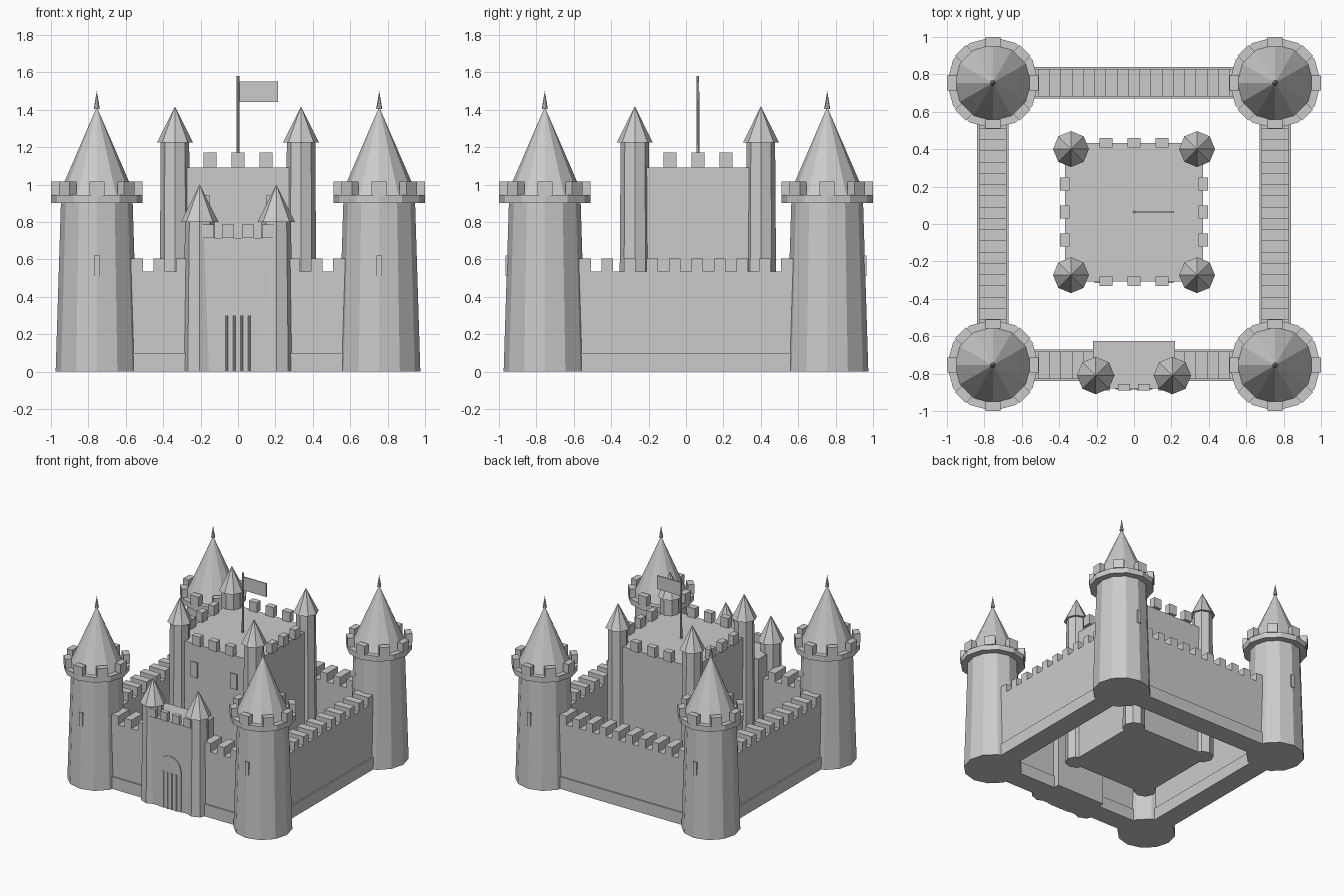
import bpy, bmesh
from math import sin, cos, pi
from mathutils import Matrix

cube = bpy.data.objects.get("Cube")
if cube:
    bpy.data.objects.remove(cube, do_unlink=True)

stone = bpy.data.materials.new("light_grey_stone")
stone.use_nodes = True
GREY = (0.6, 0.6, 0.6, 1)
stone.diffuse_color = GREY
stone.node_tree.nodes["Principled BSDF"].inputs["Base Color"].default_value = GREY


def finish(name, bm):
    bmesh.ops.recalc_face_normals(bm, faces=bm.faces)
    mesh = bpy.data.meshes.new(name)
    bm.to_mesh(mesh)
    bm.free()
    mesh.materials.append(stone)
    obj = bpy.data.objects.new(name, mesh)
    bpy.context.collection.objects.link(obj)
    return obj


def add_box(bm, center, size, turn=0):
    m = Matrix.Translation(center) @ Matrix.Rotation(turn, 4, 'Z') @ Matrix.Diagonal((*size, 1))
    bmesh.ops.create_cube(bm, size=1, matrix=m)


def box(name, center, size):
    bm = bmesh.new()
    add_box(bm, center, size)
    return finish(name, bm)


def cone(name, x, y, z0, z1, r0, r1, sides):
    bm = bmesh.new()
    bmesh.ops.create_cone(bm, cap_ends=True, segments=sides, radius1=r0, radius2=r1,
                          depth=z1 - z0, matrix=Matrix.Translation((x, y, (z0 + z1) / 2)))
    bmesh.ops.remove_doubles(bm, verts=bm.verts, dist=1e-5)
    return finish(name, bm)


def turret(name, x, y, eaves, tip, r_base, r_top, r_roof):
    cone(name, x, y, 0, eaves, r_base, r_top, 8)
    cone(name + "_roof", x, y, eaves, tip, r_roof, 0, 8)


T = 0.755  # distance of corner towers and walls from the middle

# Corner towers
for sx in (-1, 1):
    for sy in (-1, 1):
        x, y = sx * T, sy * T
        cone("corner_tower", x, y, 0, 0.9, 0.22, 0.192, 12)
        cone("tower_ring", x, y, 0.9, 0.945, 0.245, 0.245, 12)
        cone("tower_roof", x, y, 0.945, 1.415, 0.203, 0, 12)
        cone("tower_spike", x, y, 1.405, 1.5, 0.016, 0, 8)
        bm = bmesh.new()
        for i in range(8):
            a = i * pi / 4
            add_box(bm, (x + 0.22 * cos(a), y + 0.22 * sin(a), 0.98), (0.05, 0.08, 0.075), a)
        finish("tower_battlements", bm)
        box("tower_slit", (x, y + sy * 0.2, 0.565), (0.03, 0.018, 0.11))

# Curtain walls with plinths and battlements
for axis in (0, 1):
    for side in (-1, 1):
        def place(along, z):
            return (along, side * T, z) if axis == 0 else (side * T, along, z)

        def dims(length, width, height):
            return (length, width, height) if axis == 0 else (width, length, height)

        box("curtain_wall", place(0, 0.268), dims(1.3, 0.145, 0.535))
        box("wall_plinth", place(0, 0.05), dims(1.3, 0.167, 0.1))
        bm = bmesh.new()
        for i in range(10):
            along = -0.54 + i * 0.12
            if axis == 0 and side < 0 and abs(along) < 0.25:
                continue
            add_box(bm, place(along, 0.57), dims(0.062, 0.145, 0.07))
        finish("wall_battlements", bm)

# Gatehouse
box("gatehouse", (0, -0.752, 0.3575), (0.44, 0.255, 0.715))
for sx in (-1, 1):
    turret("gate_turret", sx * 0.205, -0.81, 0.8, 1.0, 0.09, 0.078, 0.1)
bm = bmesh.new()
for x in (-0.16, -0.053, 0.053, 0.16):
    add_box(bm, (x, -0.872, 0.75), (0.064, 0.035, 0.07))
finish("gatehouse_battlements", bm)

# Arched gate plate with bars
bm = bmesh.new()
outline = [(-0.1, 0), (0.1, 0)]
outline += [(0.1 * cos(i * pi / 8), 0.335 + 0.1 * sin(i * pi / 8)) for i in range(9)]
face = bm.faces.new([bm.verts.new((x, -0.878, z)) for x, z in outline])
new = bmesh.ops.extrude_face_region(bm, geom=[face])["geom"]
bmesh.ops.translate(bm, vec=(0, -0.008, 0),
                    verts=[v for v in new if isinstance(v, bmesh.types.BMVert)])
finish("arched_gate", bm)
for i in range(4):
    cone("gate_bar", -0.06 + i * 0.04, -0.886, 0, 0.3, 0.006, 0.006, 8)

# Keep
KY, KH = 0.0635, 0.37
box("keep", (0, KY, 0.545), (2 * KH, 2 * KH, 1.09))
for sx in (-1, 1):
    for sy in (-1, 1):
        turret("keep_turret", sx * 0.337, KY + sy * 0.337, 1.225, 1.418, 0.085, 0.076, 0.096)
    box("keep_window", (sx * 0.18, KY - KH - 0.003, 0.88), (0.06, 0.014, 0.125))
bm = bmesh.new()
for s in (-1, 1):
    for offset in (-0.15, 0, 0.15):
        add_box(bm, (offset, KY + s * KH, 1.13), (0.07, 0.05, 0.08))
        add_box(bm, (s * KH, KY + offset, 1.13), (0.05, 0.07, 0.08))
finish("keep_battlements", bm)

# Flag
cone("flag_pole", 0, KY, 1.09, 1.58, 0.009, 0.007, 8)
box("flag", (0.111, KY, 1.495), (0.207, 0.01, 0.11))
